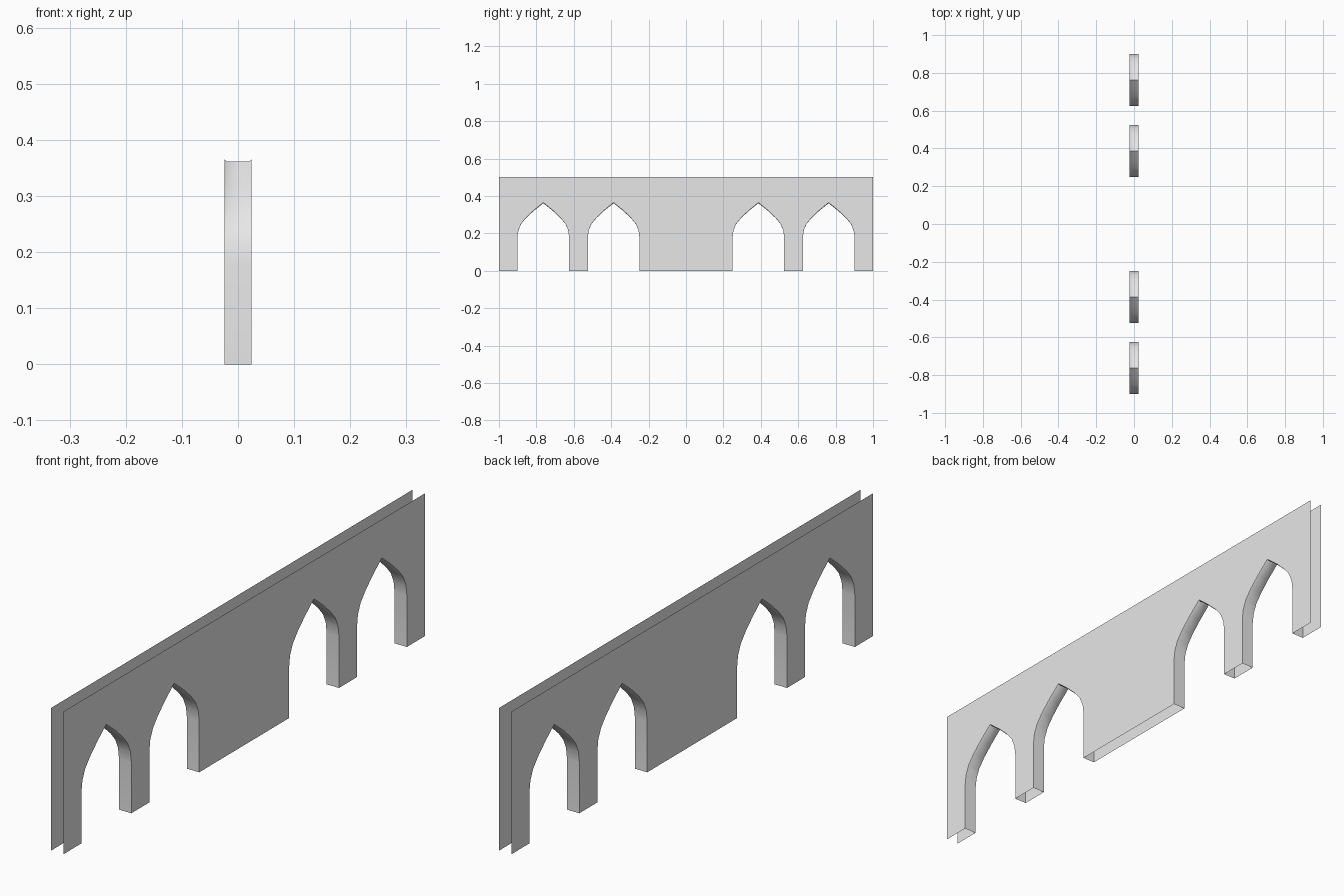
import bpy

cube = bpy.data.objects.get("Cube")
if cube:
    bpy.data.objects.remove(cube, do_unlink=True)

HALF_THICK = 0.024
HEIGHT = 0.5
SPRING = 0.18
APEX = 0.361
CENTRES = (-0.763, -0.387, 0.387, 0.763)
# Half of a pointed arch: distance from the centre line, height
HALF_ARCH = [(0.138, 0), (0.138, SPRING), (0.133, 0.217), (0.118, 0.251),
             (0.091, 0.283), (0.05, 0.321), (0, APEX)]

stone = bpy.data.materials.new("pale grey stone")
stone.use_nodes = True
stone.diffuse_color = (0.8, 0.8, 0.8, 1)
stone.node_tree.nodes["Principled BSDF"].inputs["Base Color"].default_value = (0.8, 0.8, 0.8, 1)


def make_object(name, verts, faces):
    mesh = bpy.data.meshes.new(name)
    mesh.from_pydata(verts, [], faces)
    mesh.materials.append(stone)
    mesh.update()
    obj = bpy.data.objects.new(name, mesh)
    bpy.context.collection.objects.link(obj)
    return obj


def arch_path(centre, lift=0.0):
    """Arch outline from -y foot to +y foot, lifted a little towards its point."""
    half = [(w, z + lift * max(0, z - SPRING) / (APEX - SPRING)) for w, z in HALF_ARCH]
    return ([(centre - w, z) for w, z in half]
            + [(centre + w, z) for w, z in reversed(half[:-1])])


# Two open wall sheets, each cut by the four arches
LIFT = 0.004
outline = [(-1, 0)]
for c in CENTRES:
    outline += arch_path(c, LIFT)
outline += [(1, 0), (1, HEIGHT), (-1, HEIGHT)]
for name, x in (("left_wall_face", HALF_THICK), ("right_wall_face", -HALF_THICK)):
    pts = outline if x > 0 else outline[::-1]
    make_object(name, [(x, y, z) for y, z in pts], [list(range(len(pts)))])

# Arch linings with slightly eased edges, joining the two sheets
RINGS = [(-HALF_THICK, LIFT), (-HALF_THICK + 0.004, 0),
         (HALF_THICK - 0.004, 0), (HALF_THICK, LIFT)]
for i, c in enumerate(CENTRES):
    verts = [(x, y, z) for x, lift in RINGS for y, z in arch_path(c, lift)]
    n = len(verts) // len(RINGS)
    faces = [(r * n + k, r * n + k + 1, (r + 1) * n + k + 1, (r + 1) * n + k)
             for r in range(len(RINGS) - 1) for k in range(n - 1)]
    lining = make_object(f"arch_lining_{i + 1}", verts, faces)
    bpy.ops.object.select_all(action="DESELECT")
    lining.select_set(True)
    bpy.context.view_layer.objects.active = lining
    bpy.ops.object.shade_smooth_by_angle(angle=0.7)
